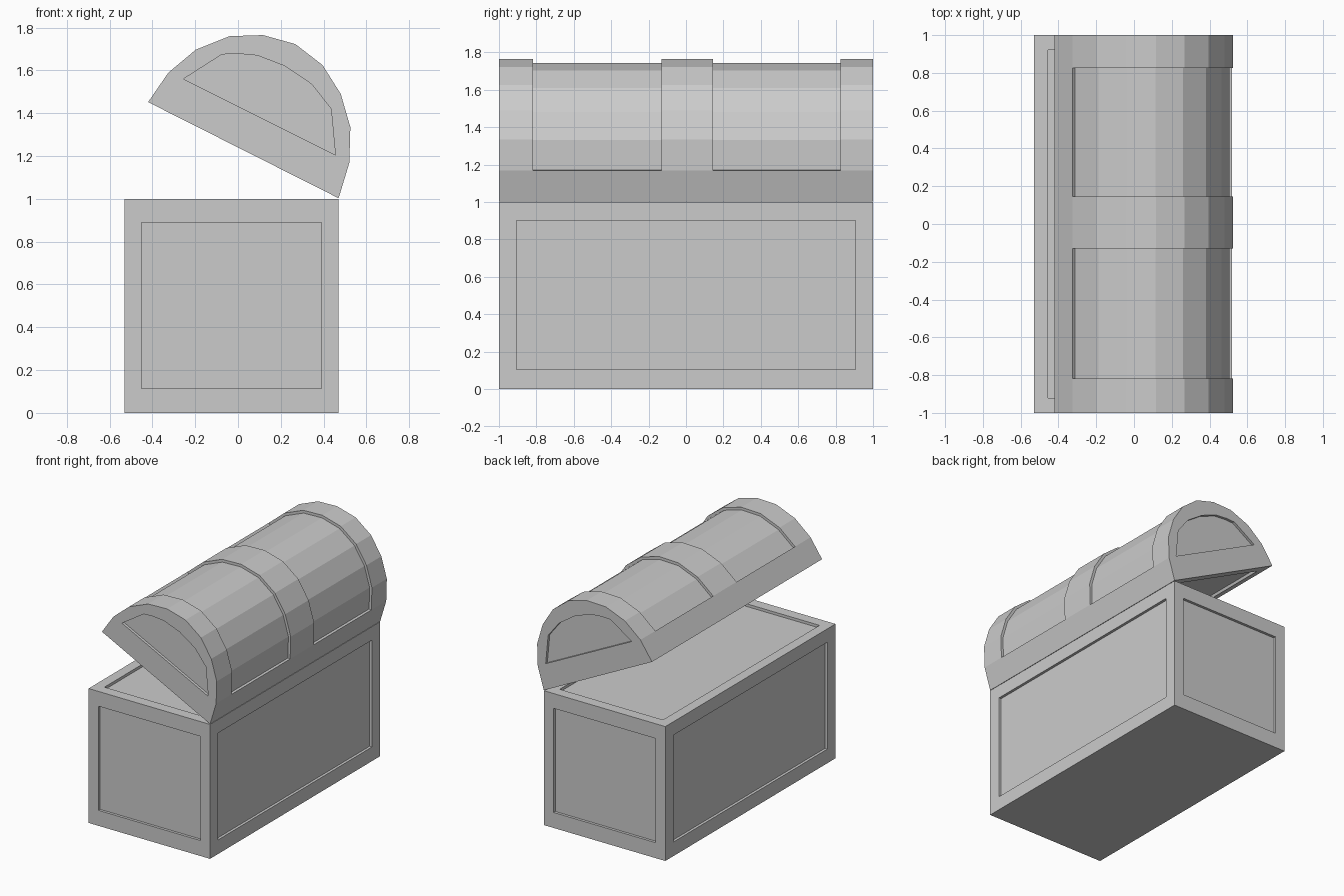
import bpy, bmesh
from mathutils import Vector

if "Cube" in bpy.data.objects:
    bpy.data.objects.remove(bpy.data.objects["Cube"])


def prism(bm, profile, y0, y1):
    """Closed prism of an x-z profile between two y positions."""
    a = [bm.verts.new((x, y0, z)) for x, z in profile]
    b = [bm.verts.new((x, y1, z)) for x, z in profile]
    n = len(profile)
    faces = [bm.faces.new(a), bm.faces.new(b[::-1])]
    for i in range(n):
        j = (i + 1) % n
        faces.append(bm.faces.new((a[j], a[i], b[i], b[j])))
    bmesh.ops.recalc_face_normals(bm, faces=faces)


def make(name, pieces):
    bm = bmesh.new()
    for profile, y0, y1 in pieces:
        prism(bm, profile, y0, y1)
    me = bpy.data.meshes.new(name)
    bm.to_mesh(me)
    bm.free()
    ob = bpy.data.objects.new(name, me)
    bpy.context.collection.objects.link(ob)
    return ob


def carve(ob, pieces):
    """Sink panels into a part with one cutter."""
    cutter = make(ob.name + "_cutter", pieces)
    cutter.hide_render = True
    mod = ob.modifiers.new("panels", 'BOOLEAN')
    mod.operation = 'DIFFERENCE'
    mod.solver = 'EXACT'
    mod.object = cutter
    bpy.context.view_layer.objects.active = ob
    bpy.ops.object.modifier_apply(modifier=mod.name)
    bpy.data.objects.remove(cutter)


def rect(x0, x1, z0, z1):
    return [(x0, z0), (x1, z0), (x1, z1), (x0, z1)]


L, R, D, E = -0.53, 0.47, 0.02, 0.1   # left, right, panel depth, overshoot

# Chest body with sunk panels on four sides and the top
body = make("chest_body", [(rect(L, R, 0, 1), -1, 1)])
end = rect(-0.45, 0.39, 0.115, 0.89)
carve(body, [
    (end, -1 - E, -1 + D), (end, 1 - D, 1 + E),
    (rect(R - D, R + E, 0.105, 0.9), -0.905, 0.905),
    (rect(L - E, L + D, 0.105, 0.9), -0.905, 0.905),
    (rect(-0.455, 0.395, 1 - D, 1 + E), -0.92, 0.92),
])

# Open barrel lid, from the hinge round to the front lip
arc = [(0.47, 1.003), (0.52, 1.168), (0.525, 1.335), (0.48, 1.49),
       (0.395, 1.625), (0.268, 1.723), (0.117, 1.765), (-0.04, 1.76),
       (-0.197, 1.697), (-0.325, 1.59), (-0.42, 1.452)]
lid = make("lid", [(arc, -1, 1)])

# Curved panels between the three raised bands
mid = (Vector(arc[0]) + Vector(arc[-1])) / 2


def ring(s):
    return [tuple(mid + (Vector(p) - mid) * s) for p in arc[1:-1]]


curve = ring(0.962) + ring(1.15)[::-1]

# Half-round end panels
cap = [(0.455, 1.205), (0.435, 1.42), (0.345, 1.535), (0.22, 1.62),
       (0.09, 1.67), (0, 1.678), (-0.075, 1.675), (-0.255, 1.56)]

# Underside panel
hinge, u = Vector(arc[0]), Vector(arc[-1]) - Vector(arc[0])
n = Vector((-u.y, u.x)).normalized()
if n.y < 0:
    n = -n
under = [tuple(hinge + u * t + n * d)
         for t, d in ((0.08, -E), (0.92, -E), (0.92, D), (0.08, D))]

carve(lid, [
    (curve, -0.818, -0.13), (curve, 0.145, 0.825),
    (cap, -1 - E, -1 + D), (cap, 1 - D, 1 + E),
    (under, -0.92, 0.92),
])
